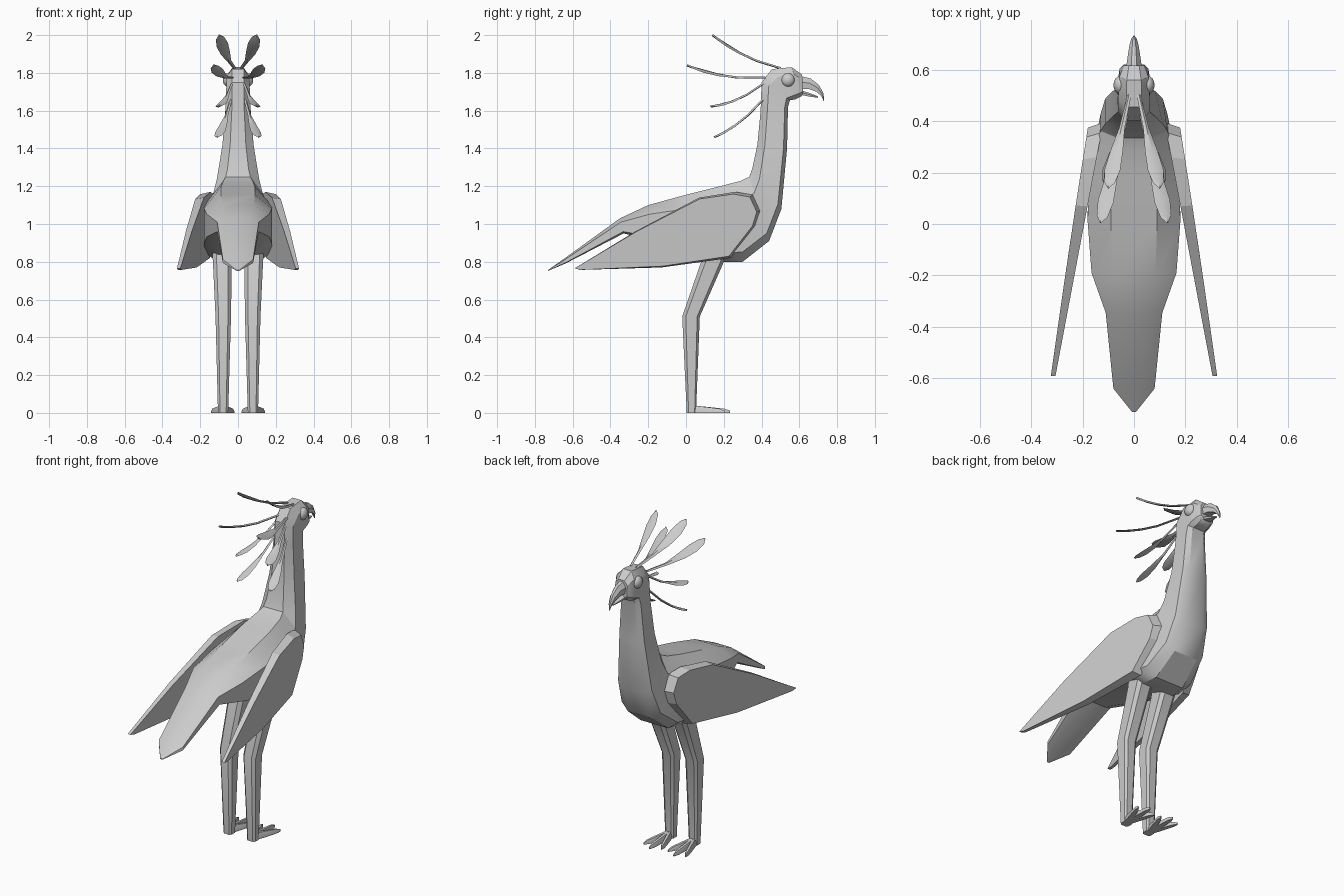
import bpy, bmesh, math
from mathutils import Vector

if "Cube" in bpy.data.objects:
    bpy.data.objects.remove(bpy.data.objects["Cube"])

grey = bpy.data.materials.new("plain grey")
grey.use_nodes = True
colour = (0.6, 0.6, 0.6, 1)
grey.diffuse_color = colour
grey.node_tree.nodes["Principled BSDF"].inputs["Base Color"].default_value = colour


def finish(obj, mirror, angle):
    obj.data.materials.append(grey)
    bpy.ops.object.select_all(action='DESELECT')
    obj.select_set(True)
    bpy.context.view_layer.objects.active = obj
    bpy.ops.object.shade_smooth_by_angle(angle=math.radians(angle))
    if mirror:
        centre = obj.modifiers.new("Mirror", 'MIRROR')
        centre.use_mirror_merge = False


def loft(name, rings, mirror=False, angle=30):
    """Skin a row of equal closed rings and cap both ends."""
    bm = bmesh.new()
    rows = [[bm.verts.new(p) for p in ring] for ring in rings]
    n = len(rows[0])
    for a, b in zip(rows, rows[1:]):
        for i in range(n):
            j = (i + 1) % n
            bm.faces.new((a[i], a[j], b[j], b[i]))
    bm.faces.new(rows[0])
    bm.faces.new(rows[-1])
    bmesh.ops.recalc_face_normals(bm, faces=bm.faces)
    mesh = bpy.data.meshes.new(name)
    bm.to_mesh(mesh)
    bm.free()
    obj = bpy.data.objects.new(name, mesh)
    bpy.context.collection.objects.link(obj)
    finish(obj, mirror, angle)
    return obj


def section(y0, z0, y1, z1, w, x=0, shape=((0.5, 0), (1, 0.25), (1, 0.88), (0.6, 1))):
    """Ring between a back point and a front point, half-width w."""
    a, b = Vector((x, y0, z0)), Vector((x, y1, z1))
    pts = [a.lerp(b, t) + Vector((f * w, 0, 0)) for f, t in shape]
    return pts + [a.lerp(b, t) - Vector((f * w, 0, 0)) for f, t in reversed(shape)]


# Tail, body, neck and head in one skin
stations = [
    (-0.73, 0.757, -0.73, 0.752, 0.008), (-0.64, 0.82, -0.64, 0.79, 0.08),
    (-0.35, 1.03, -0.33, 0.95, 0.11), (-0.2, 1.10, -0.16, 0.91, 0.165),
    (0, 1.155, 0.03, 0.86, 0.18), (0.18, 1.2, 0.2, 0.80, 0.178),
    (0.29, 1.228, 0.30, 0.80, 0.155), (0.335, 1.25, 0.44, 0.91, 0.13),
    (0.35, 1.29, 0.505, 1.08, 0.112), (0.378, 1.42, 0.535, 1.4, 0.083),
    (0.395, 1.6, 0.54, 1.62, 0.066), (0.40, 1.75, 0.55, 1.655, 0.062),
    (0.455, 1.82, 0.58, 1.66, 0.062), (0.56, 1.83, 0.61, 1.675, 0.056),
    (0.615, 1.79, 0.62, 1.69, 0.04)]
loft("body_neck_and_head", [section(*s) for s in stations])

# Beak halves
beak = ((0.35, 0), (1, 0.45), (0.9, 1))
loft("upper_beak", [section(*s, shape=beak) for s in (
    (0.60, 1.785, 0.60, 1.715, 0.032), (0.66, 1.77, 0.65, 1.715, 0.024),
    (0.705, 1.735, 0.69, 1.70, 0.017), (0.728, 1.69, 0.715, 1.68, 0.01),
    (0.732, 1.65, 0.729, 1.65, 0.002))])
loft("lower_beak", [section(*s, shape=beak) for s in (
    (0.60, 1.71, 0.60, 1.685, 0.028), (0.65, 1.695, 0.65, 1.675, 0.02),
    (0.70, 1.675, 0.70, 1.668, 0.004))])

# Eyes
bpy.ops.mesh.primitive_uv_sphere_add(segments=16, ring_count=10, radius=0.036)
eye = bpy.context.object
eye.name = "eyes"
for v in eye.data.vertices:
    v.co = Vector((v.co.x * 0.75 + 0.053, v.co.y + 0.54, v.co.z + 1.762))
finish(eye, True, 60)

# Wings: wide inner outline bevelled to a smaller outer face, splayed backwards
outline = [(-0.59, 0.765), (-0.27, 0.96), (0.07, 1.14), (0.26, 1.17), (0.355, 1.155),
           (0.395, 1.07), (0.37, 0.99), (0.235, 0.82), (-0.13, 0.77), (-0.56, 0.757)]
inner, outer = [], []
for y, z in outline:
    back = (0.39 - y) / 0.98
    inner.append((0.12 + 0.185 * back, y, z))
    inset = 1 - 0.07 * (1 - back)
    outer.append((0.18 + 0.143 * back, 0.1 + (y - 0.1) * inset, 0.98 + (z - 0.98) * inset))
loft("wings", [inner, outer], True, 15)

# Legs
leg = ((0.6, 0), (1, 0.2), (1, 0.85), (0.6, 1))
loft("legs", [section(*s, shape=leg) for s in (
    (0.10, 0.90, 0.25, 0.90, 0.055, 0.084), (0.08, 0.80, 0.205, 0.81, 0.05, 0.083),
    (-0.02, 0.51, 0.073, 0.51, 0.041, 0.078), (0.004, 0, 0.053, 0, 0.027, 0.079))], True)

# Toes fan out from the ankle
for name, side in (("inner_toes", -1), ("middle_toes", 0), ("outer_toes", 1)):
    reach = 0.205 - 0.03 * abs(side)
    rings = []
    for t, w, h in ((0, 0.016, 0.04), (0.5, 0.015, 0.03), (0.85, 0.012, 0.022), (1, 0.003, 0.012)):
        x = 0.081 + side * 0.058 * t
        y = 0.028 + reach * t
        rings.append(section(y, h, y, 0, w, x, ((0.5, 0), (1, 0.6), (1, 1))))
    loft(name, rings, True)

# Crest feathers: thin paddles, narrow at the root, sagging in the middle
crest = {
    "top_crest": ((0.018, 0.50, 1.825), (0.10, 0.14, 2.0), 0.032),
    "upper_crest": ((0.03, 0.42, 1.775), (0.13, 0.005, 1.84), 0.032),
    "middle_crest": ((0.03, 0.42, 1.75), (0.105, 0.13, 1.622), 0.028),
    "lower_crest": ((0.035, 0.42, 1.67), (0.11, 0.15, 1.46), 0.028)}
for name, (root, tip, width) in crest.items():
    root, tip = Vector(root), Vector(tip)
    along = (tip - root).normalized()
    across = (Vector((1, 0, -0.3)) - along * along.dot(Vector((1, 0, -0.3)))).normalized()
    normal = across.cross(along)
    rings = []
    for t, w in ((0, 0.25), (0.35, 0.35), (0.6, 0.8), (0.8, 1), (0.94, 0.7), (1, 0.1)):
        p = root.lerp(tip, t) - Vector((0, 0, 0.1 * t * (1 - t)))
        rings.append([p + across * width * w, p + normal * 0.006,
                      p - across * width * w, p - normal * 0.006])
    loft(name + "_feathers", rings, True)
